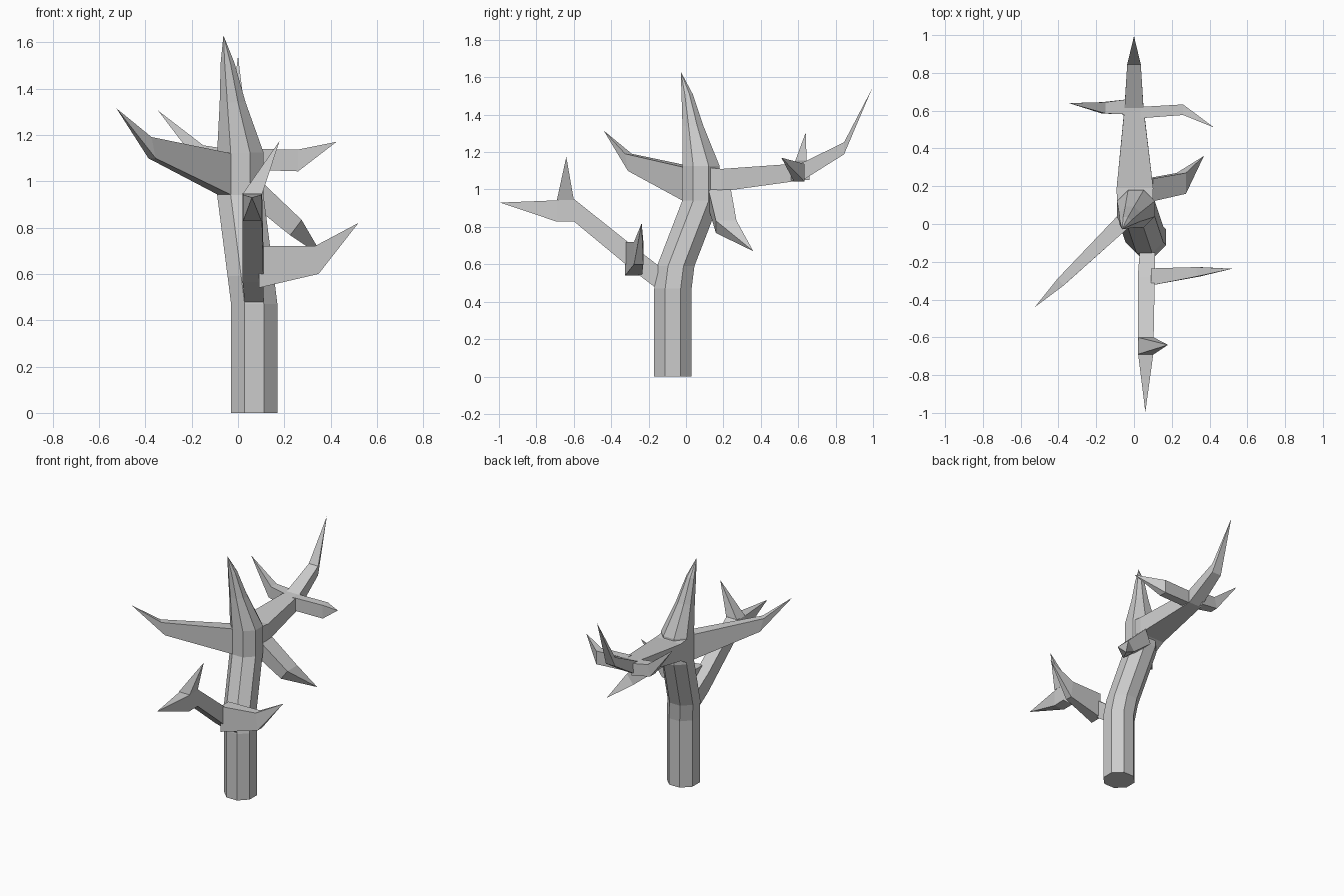
import bpy, math
from mathutils import Vector


def loft(name, rings, tip):
    """Join equal-sided rings and close to a point."""
    n = len(rings[0])
    verts = [v for r in rings for v in r] + [Vector(tip)]
    faces = [list(range(n))[::-1]]
    for k in range(len(rings) - 1):
        for i in range(n):
            j = (i + 1) % n
            faces.append([k * n + i, k * n + j, (k + 1) * n + j, (k + 1) * n + i])
    last = (len(rings) - 1) * n
    faces += [[last + i, last + (i + 1) % n, len(verts) - 1] for i in range(n)]
    me = bpy.data.meshes.new(name)
    me.from_pydata(verts, [], faces)
    ob = bpy.data.objects.new(name, me)
    bpy.context.collection.objects.link(ob)
    return ob


def octagon(x, y, z, apothem):
    r = apothem / math.cos(math.pi / 8)
    return [Vector((x + r * math.cos(math.pi / 8 + i * math.pi / 4),
                    y + r * math.sin(math.pi / 8 + i * math.pi / 4), z)) for i in range(8)]


def branch(name, heading, sections, tip):
    """Four-sided branch; section = x, y, z, half width, half height, forward lean of top."""
    a = math.radians(heading)
    fwd = Vector((math.cos(a), math.sin(a), 0))
    side = Vector((-fwd.y, fwd.x, 0))
    rings = []
    for x, y, z, w, h, lean in sections:
        up = Vector((0, 0, h)) + fwd * lean
        c = Vector((x, y, z))
        rings.append([c - side * w - up, c + side * w - up, c + side * w + up, c - side * w + up])
    return loft(name, rings, tip)


# Bent trunk ending in a broken spike
loft("trunk", [octagon(*s) for s in [
    (0.07, -0.07, 0, 0.1), (0.07, -0.07, 0.47, 0.1), (0.055, -0.055, 0.59, 0.1),
    (0.01, 0.08, 0.94, 0.1), (0.01, 0.08, 1.125, 0.1),
    (-0.023, 0.037, 1.34, 0.056), (-0.045, 0.006, 1.51, 0.03)]], (-0.063, -0.028, 1.63))

# Long back limb with two twigs
branch("back_limb", 90, [
    (0.005, 0.10, 1.03, 0.095, 0.09, 0), (0.005, 0.19, 1.05, 0.097, 0.06, 0),
    (0, 0.62, 1.095, 0.05, 0.045, -0.005), (0, 0.845, 1.22, 0.036, 0.032, 0)], (0, 0.995, 1.54))
branch("back_left_twig", 180, [
    (-0.035, 0.62, 1.095, 0.04, 0.043, 0), (-0.16, 0.615, 1.115, 0.03, 0.04, -0.01)],
    (-0.345, 0.64, 1.305))
branch("back_right_twig", 0, [
    (0.035, 0.59, 1.095, 0.03, 0.045, 0), (0.26, 0.605, 1.09, 0.028, 0.047, 0)],
    (0.425, 0.51, 1.17))

# Left limb growing from a diagonal trunk face
branch("left_limb", 221, [
    (-0.055, 0.015, 1.03, 0.043, 0.09, 0), (-0.38, -0.30, 1.145, 0.024, 0.046, 0.012)],
    (-0.525, -0.44, 1.315))

# Drooping right branch
branch("drooping_branch", 0, [
    (0.08, 0.18, 0.95, 0.06, 0.05, 0.02), (0.25, 0.215, 0.80, 0.055, 0.033, 0.025)],
    (0.37, 0.36, 0.67))

# Low front limb with an upright spur and a side branch
branch("front_limb", 270, [
    (0.07, -0.15, 0.53, 0.04, 0.065, 0), (0.065, -0.28, 0.63, 0.045, 0.065, 0),
    (0.062, -0.60, 0.89, 0.042, 0.06, 0), (0.062, -0.69, 0.885, 0.04, 0.057, 0)],
    (0.06, -0.995, 0.93))
branch("front_spur", 90, [
    (0.062, -0.645, 0.945, 0.042, 0.0, 0.045)], (0.18, -0.64, 1.175))
branch("front_side_branch", 0, [
    (0.09, -0.28, 0.63, 0.045, 0.09, 0), (0.34, -0.253, 0.66, 0.025, 0.06, -0.008)],
    (0.52, -0.237, 0.82))
